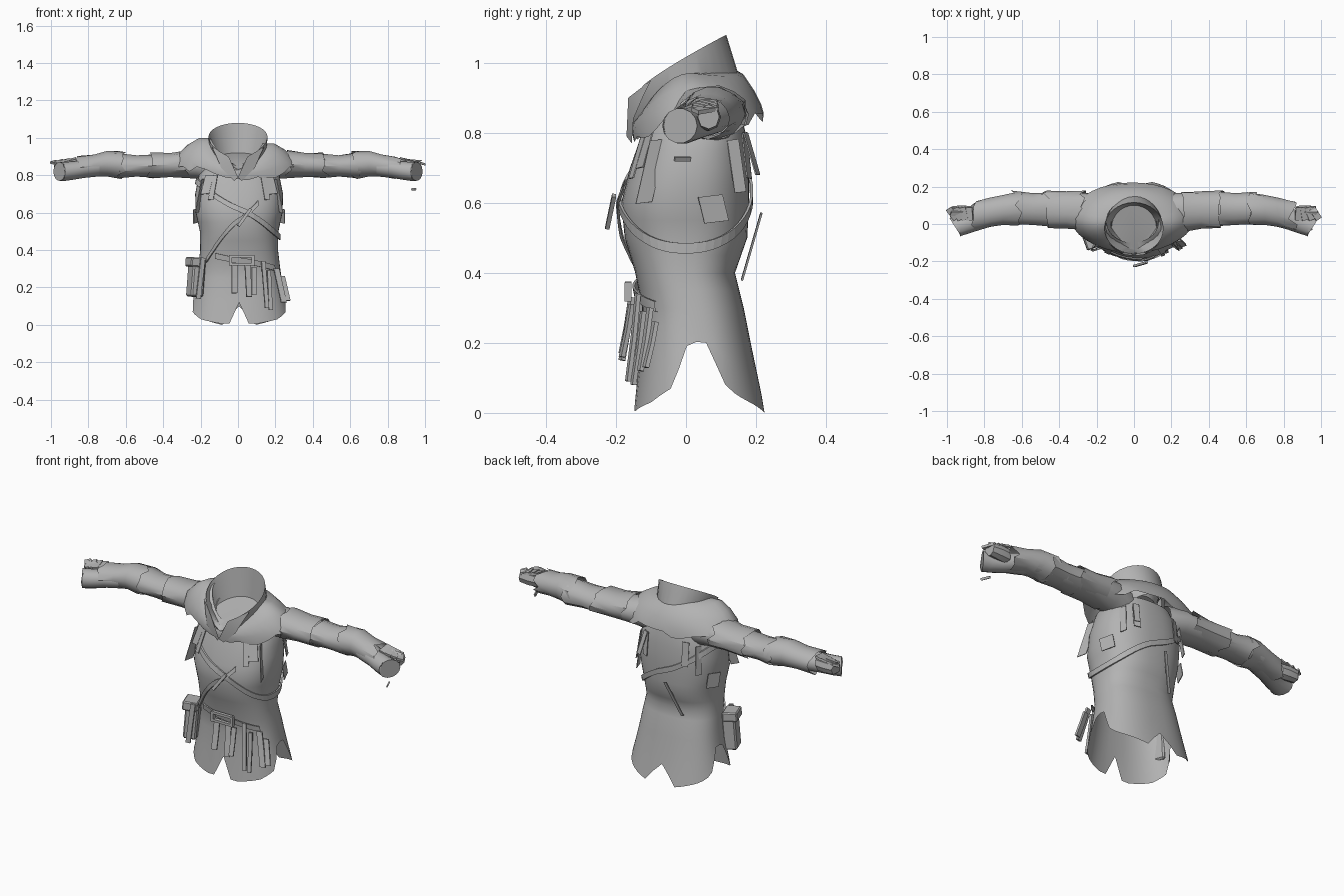
import bpy, bmesh, math, random
from mathutils import Vector

random.seed(4)
if "Cube" in bpy.data.objects:
    bpy.data.objects.remove(bpy.data.objects["Cube"], do_unlink=True)

grey = bpy.data.materials.new("worn grey cloth")
grey.use_nodes = True
grey.diffuse_color = (0.45, 0.45, 0.45, 1)
grey.node_tree.nodes["Principled BSDF"].inputs["Base Color"].default_value = (0.45, 0.45, 0.45, 1)


def finish(name, bm, smooth=True):
    bmesh.ops.recalc_face_normals(bm, faces=bm.faces)
    mesh = bpy.data.meshes.new(name)
    bm.to_mesh(mesh)
    bm.free()
    mesh.materials.append(grey)
    ob = bpy.data.objects.new(name, mesh)
    bpy.context.scene.collection.objects.link(ob)
    if smooth:
        bpy.ops.object.select_all(action='DESELECT')
        ob.select_set(True)
        bpy.context.view_layer.objects.active = ob
        bpy.ops.object.shade_smooth_by_angle(angle=math.radians(35))
    return ob


def loft(name, rings, closed=True, caps=(), smooth=True):
    """Skin a list of point rings; caps lists ring indices to fill."""
    bm = bmesh.new()
    rows = [[bm.verts.new(p) for p in r] for r in rings]
    n = len(rows[0])
    for a, b in zip(rows, rows[1:]):
        for i in range(n if closed else n - 1):
            j = (i + 1) % n
            bm.faces.new((a[i], a[j], b[j], b[i]))
    for c in caps:
        bm.faces.new(rows[c])
    return finish(name, bm, smooth)


def lerp_table(table, t):
    for a, b in zip(table, table[1:]):
        if t <= b[0]:
            f = max(0, (t - a[0]) / (b[0] - a[0]))
            return [p + (q - p) * f for p, q in zip(a[1:], b[1:])]
    return list(table[-1][1:])


# Body outline: height, half width, front y, back y
BODY = [(0, .275, -.15, .23), (.1, .26, -.14, .205), (.2, .235, -.125, .185), (.3, .22, -.125, .165),
        (.4, .208, -.145, .14), (.5, .21, -.175, .175), (.6, .232, -.185, .18), (.7, .235, -.16, .18),
        (.8, .215, -.125, .17), (.86, .17, -.10, .155)]


def body(deg, z, off=0):
    """Point on the body; 0 degrees is the front, 90 is +x, 180 is the back."""
    w, f, b = lerp_table(BODY, z)
    a = math.radians(deg)
    s, c = math.sin(a), -math.cos(a)
    s = math.copysign(abs(s) ** .82, s)
    c = math.copysign(abs(c) ** .85, c)
    return Vector(((w + off) * s + .006, (f + b) / 2 + ((b - f) / 2 + off) * c, z))


# Tunic with a slit, ragged hem
HEM = [(0, .12), (8, 0), (45, .03), (68, .07), (76, .13), (84, .205), (98, .2),
       (114, .07), (130, .04), (165, 0), (180, .1)]
angles = [i * 7.5 for i in range(48)]
hem = [lerp_table(HEM, min(a, 360 - a))[0] for a in angles]
rings = [[body(a, h + (.25 - h) * t) for a, h in zip(angles, hem)] for t in (0, .5, 1)]
rings += [[body(a, z) for a in angles] for z in (.3, .35, .4, .45, .5, .55, .6, .65, .7, .75, .8, .86)]
loft("tunic", rings, caps=(-1,))

# Shoulder mantle: half width, front y, back y, side z, front z, extra drop at the back
MANTLE = [(.14, -.10, .13, .985, .86, 0), (.20, -.135, .165, .985, .85, .02), (.26, -.15, .195, .95, .83, .03),
          (.31, -.155, .215, .90, .81, .02), (.33, -.15, .222, .86, .80, .01)]
rings = []
for k, (w, f, b, z, zf, back) in enumerate(MANTLE):
    ring = []
    for i in range(36):
        a = math.tau * i / 36
        c = -math.cos(a)
        drop = max(0, -c) ** 2
        rag = random.uniform(-.03, .015) if k == 4 else 0
        ring.append((w * math.sin(a) - .008, (f + b) / 2 + (b - f) / 2 * c,
                     z + (zf - z) * drop + rag - back * max(0, c) - .014 * math.sin(a)))
    rings.append(ring)
loft("shoulder_mantle", rings)

# Tall tilted collar with a V at the front, and its lining
rings = []
for w, f, b, zf, zb in [(.10, -.14, .17, .78, .90), (.15, -.155, .155, .84, .95), (.158, -.16, .115, .90, 1.08)]:
    ring = []
    for i in range(32):
        a = math.tau * i / 32
        t = (1 - math.cos(a)) / 2
        notch = .07 * max(0, math.cos(a)) ** 12 if zb > 1 else 0
        ring.append((w * math.sin(a), f + (b - f) * t, zf + (zb - zf) * t ** .8 - notch))
    rings.append(ring)
loft("collar", rings)
floor = []
for i in range(32):
    a = math.tau * i / 32
    pinch = 1 - .55 * max(0, math.cos(a))
    floor.append((.12 * math.sin(a) * pinch, -.02 - .12 * math.cos(a), .885 - .035 * math.cos(a)))
loft("collar_lining", [rings[-1], floor], caps=(-1,))
for s in (-1, 1):
    loft("collar_lapel", [[(s * .12, -.12, .91), (s * .09, -.15, .84), (s * .02, -.155, .77)],
                          [(s * .14, -.10, .95), (s * .05, -.165, .90), (0, -.17, .79)]], closed=False)


def tube(name, side, stations, rag=0, caps=(), n=14, slant=0):
    """Tube along x; stations are x, centre y, centre z, radius y, radius z."""
    rings = []
    last = len(stations) - 1
    for k, (x, y, z, ry, rz) in enumerate(stations):
        edge = rag if k in (0, last) else 0
        ring = []
        for i in range(n):
            a = math.tau * i / n
            flare = 1 + random.uniform(0, 6) * edge
            shift = random.uniform(-edge, edge) + (slant * math.cos(a) if k == last else 0)
            ring.append((side * (x + shift), y + ry * flare * math.cos(a), z + rz * flare * math.sin(a)))
        rings.append(ring)
    return loft(name, rings, caps=caps)


def strip(name, points, width, across, thick=.008):
    """Flat strap along points, spread in the direction across."""
    v = Vector(across).normalized() * width / 2
    bm = bmesh.new()
    rows = [(bm.verts.new(Vector(p) - v), bm.verts.new(Vector(p) + v)) for p in points]
    for a, b in zip(rows, rows[1:]):
        bm.faces.new((a[0], a[1], b[1], b[0]))
    ob = finish(name, bm, False)
    mod = ob.modifiers.new("thickness", 'SOLIDIFY')
    mod.thickness = thick
    mod.offset = 0
    return ob


def block(name, loc, size, rot=(0, 0, 0), bevel=0):
    bm = bmesh.new()
    bmesh.ops.create_cube(bm, size=1)
    bmesh.ops.scale(bm, vec=size, verts=bm.verts)
    if bevel:
        bmesh.ops.bevel(bm, geom=bm.edges[:], offset=bevel, segments=1, affect='EDGES')
    ob = finish(name, bm, False)
    ob.location, ob.rotation_euler = loc, rot
    return ob


for s, label in ((1, "left"), (-1, "right")):
    # Sleeves, torn layers and gloves
    tube(label + "_sleeve", s, [(.12, .05, .84, .09, .09), (.22, .07, .855, .095, .075), (.35, .075, .85, .09, .062),
                                (.47, .08, .847, .082, .058), (.6, .085, .845, .075, .052), (.72, .075, .845, .07, .052)])
    tube(label + "_upper_sleeve_layer", s, [(.27, .07, .86, .10, .07), (.36, .075, .855, .1, .066),
                                            (.47, .078, .853, .092, .064)], .022)
    tube(label + "_elbow_layer", s, [(.44, .08, .85, .084, .06), (.54, .08, .85, .085, .058),
                                     (.64, .085, .852, .084, .063)], .022)
    tube(label + "_bracer", s, [(.62, .08, .855, .084, .068), (.7, .075, .862, .08, .07), (.77, .063, .852, .078, .06),
                                (.85, .045, .842, .074, .055)], .025)
    tube(label + "_glove", s, [(.74, .06, .845, .068, .052), (.82, .035, .835, .064, .05), (.88, .008, .825, .058, .05),
                               (.93, -.01, .82, .055, .052), (.955, -.018, .82, .05, .05)], caps=(-1,), slant=.032)
    # Hand wraps and plates on the back of the glove
    tube(label + "_finger_wrap", s, [(.87, .06, .845, .035, .038), (.92, .065, .845, .035, .04),
                                     (.975, .065, .845, .03, .034)], .01, (0, -1), 8)
    for k in range(4):
        block(label + "_hand_plate", (s * (.88 + .03 * k), .055, .882 - .005 * k), (.035, .07, .012), (.15, s * .25, .2 * k))
    # Ragged flaps under the arms
    for deg, z, d, w in ((55, .78, .18, .05), (108, .62, .075, .075), (132, .78, .15, .035)):
        a, b = body(s * deg, z, .008), body(s * (deg + 4), z - d, .025)
        strip(label + "_side_flap", [a, (a + b) / 2, b], w, (-.4 * s, 1, .12), .004)
    # Torn cloth on the chest and shoulder blades
    for deg, z, d, w in ((30, .80, .13, .03), (40, .80, .10, .05), (152, .80, .13, .035)):
        strip(label + "_torn_cloth", [body(s * deg, z, .012), body(s * (deg + 3), z - d, .015)], w,
              (1, .45 * s if deg < 90 else -.4 * s, .1), .004)


def band(name, height, start, end, width, off=.008):
    """Strap wrapped on the body; height maps an angle to z."""
    steps = [start + (end - start) * i / 48 for i in range(49)]
    rows = [[body(d, height(d) + h, off + o) for d in steps]
            for h, o in ((-width / 2, -.004), (-width / 2, .004), (width / 2, .004), (width / 2, -.004))]
    loft(name, rows, closed=False, smooth=False)


# Straps across the chest and back, and a hip belt
band("chest_strap", lambda d: .62 - .15 * math.sin(math.radians(d)), 0, 360, .03)
band("diagonal_strap", lambda d: .56 + d * .0046, -46, 20, .028, .012)
band("hip_belt", lambda d: .345 - .0008 * d, -30, 52, .03, .012)
block("chest_buckle", (.035, -.215, .575), (.016, .012, .115), (-.17, .62, 0))
for x in (-.04, .08):
    block("belt_buckle_side", (x, -.165, .345), (.016, .02, .055))
for z in (.325, .368):
    block("belt_buckle_bar", (.02, -.165, z), (.12, .018, .014))

# Hanging hip straps: x, top z, bottom z, width, sideways lean
for x, top, low, w, lean in ((-.02, .33, .17, .03, 0), (.05, .33, .15, .03, .01), (.085, .31, .16, .025, 0),
                             (.135, .34, .09, .022, .02), (.165, .29, .08, .02, .01),
                             (.205, .30, .12, .03, .04), (.235, .26, .13, .03, .03)):
    y = -.155 + max(0, x - .1) * .5
    strip("hanging_strap", [(x, y, top), (x + lean / 2, y - .012, (top + low) / 2), (x + lean, y - .028, low)],
          w, (1, .3, 0), .012)

# Hip pouch with flap
block("pouch", (-.225, -.08, .25), (.07, .09, .20), (0, .08, .35), .008)
block("pouch_flap", (-.228, -.082, .335), (.08, .10, .05), (0, .08, .35), .006)
block("pouch_strap", (-.20, -.135, .25), (.025, .012, .22), (0, .12, .3))

# Thin blades and loose strips on the back
strip("back_blade", [(-.02, .215, .57), (-.09, .16, .38)], .016, (1, 0, -.3), .006)
strip("back_strip", [(.13, .17, .80), (.15, .205, .68)], .03, (1, -.4, 0), .004)
block("loose_charm", (.94, -.01, .725), (.008, .05, .012), (0, .4, .4))
